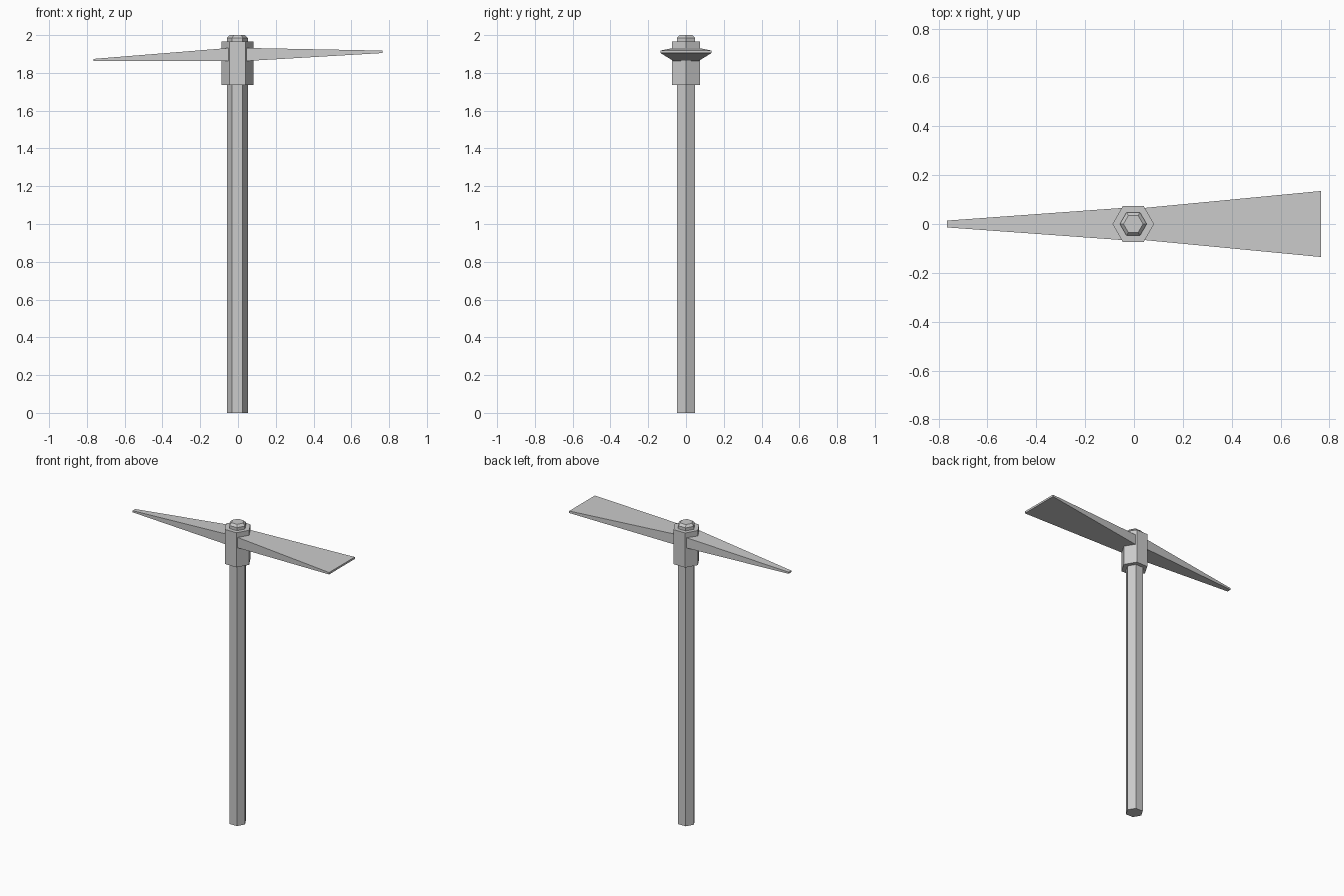
import bpy, bmesh, math

cube = bpy.data.objects.get("Cube")
if cube:
    bpy.data.objects.remove(cube, do_unlink=True)

steel = bpy.data.materials.new("grey")
steel.use_nodes = True
GREY = (0.6, 0.6, 0.6, 1)
steel.diffuse_color = GREY
steel.node_tree.nodes["Principled BSDF"].inputs["Base Color"].default_value = GREY

AXIS_X = -0.003


def loft(name, rings):
    """Skin a closed solid through matching rings of points."""
    bm = bmesh.new()
    loops = [[bm.verts.new(p) for p in ring] for ring in rings]
    n = len(loops[0])
    for a, b in zip(loops, loops[1:]):
        for i in range(n):
            j = (i + 1) % n
            bm.faces.new((a[i], a[j], b[j], b[i]))
    bm.faces.new(loops[0])
    bm.faces.new(loops[-1])
    bmesh.ops.recalc_face_normals(bm, faces=bm.faces)
    mesh = bpy.data.meshes.new(name)
    bm.to_mesh(mesh)
    bm.free()
    mesh.materials.append(steel)
    obj = bpy.data.objects.new(name, mesh)
    bpy.context.collection.objects.link(obj)
    return obj


def hexagon(radius, z):
    return [(AXIS_X + radius * math.cos(k * math.pi / 3),
             radius * math.sin(k * math.pi / 3), z) for k in range(6)]


def section(x, half_width, low, high):
    return [(x, -half_width, low), (x, half_width, low),
            (x, half_width, high), (x, -half_width, high)]


# Six-sided shaft with a chamfered top
loft("handle", [hexagon(0.055, 0), hexagon(0.055, 1.985), hexagon(0.04, 2)])

# Socket that holds the head
loft("collar", [hexagon(0.085, 1.735), hexagon(0.085, 1.965)])

# Narrow pick on the right, broad adze on the left
loft("head_blade", [
    section(-0.765, 0.014, 1.863, 1.874),
    section(-0.045, 0.066, 1.863, 1.932),
    section(0.045, 0.066, 1.863, 1.932),
    section(0.765, 0.135, 1.905, 1.918),
])
